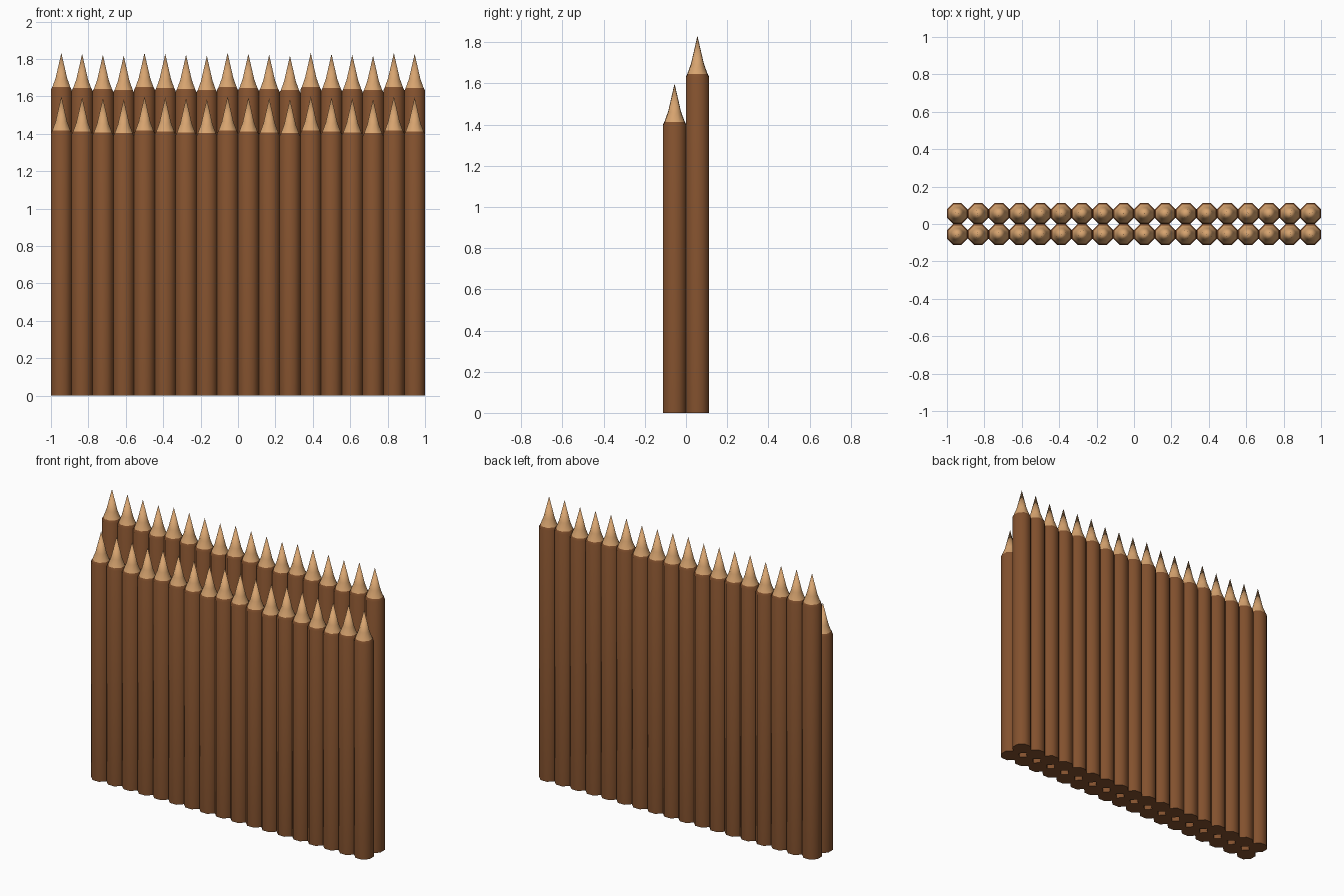
import bpy, bmesh, math

if "Cube" in bpy.data.objects:
    bpy.data.objects.remove(bpy.data.objects["Cube"])

SIDES, COUNT = 8, 18
PITCH = 2.0 / COUNT
APOTHEM = PITCH / 2


def material(name, rgb):
    m = bpy.data.materials.new(name)
    m.diffuse_color = (*rgb, 1)
    m.use_nodes = True
    m.node_tree.nodes["Principled BSDF"].inputs["Base Color"].default_value = m.diffuse_color
    return m


bark = material("brown_bark", (0.225, 0.082, 0.027))
cut_wood = material("pale_cut_wood", (0.68, 0.37, 0.16))


def stake(name, x, y, shoulder):
    """Octagonal log with flats facing its neighbours and a concave sharpened tip."""
    profile = [(APOTHEM, 0), (APOTHEM, shoulder), (0.048, shoulder + 0.015),
               (0.031, shoulder + 0.062)]
    bm = bmesh.new()
    rings = []
    for r, z in profile:
        rad = r / math.cos(math.pi / SIDES)
        rings.append([bm.verts.new((rad * math.cos((k + 0.5) * math.tau / SIDES),
                                    rad * math.sin((k + 0.5) * math.tau / SIDES), z))
                      for k in range(SIDES)])
    tip = bm.verts.new((0, 0, shoulder + 0.197))
    for i in range(len(rings) - 1):
        a, b = rings[i], rings[i + 1]
        for k in range(SIDES):
            n = (k + 1) % SIDES
            f = bm.faces.new((a[k], a[n], b[n], b[k]))
            f.material_index = 1 if i == 2 else 0   # pale wood above the bark
    for k in range(SIDES):
        f = bm.faces.new((rings[-1][k], rings[-1][(k + 1) % SIDES], tip))
        f.material_index = 1
    bm.faces.new(rings[0][::-1])                    # foot of the log
    bmesh.ops.recalc_face_normals(bm, faces=bm.faces[:])
    me = bpy.data.meshes.new(name)
    bm.to_mesh(me)
    bm.free()
    me.materials.append(bark)
    me.materials.append(cut_wood)
    ob = bpy.data.objects.new(name, me)
    ob.location = (x, y, 0)
    bpy.context.collection.objects.link(ob)
    ob.select_set(True)
    bpy.context.view_layer.objects.active = ob


# Two rows of stakes: short in front, tall behind, heights stepping in fours
for row, y, height in (("front_stake", -APOTHEM, 1.403), ("back_stake", APOTHEM, 1.635)):
    for i in range(COUNT):
        stake(f"{row}_{i + 1}", -1 + PITCH * (i + 0.5), y, height - 0.005 * (i % 4))

bpy.ops.object.shade_smooth_by_angle(angle=math.radians(50))
